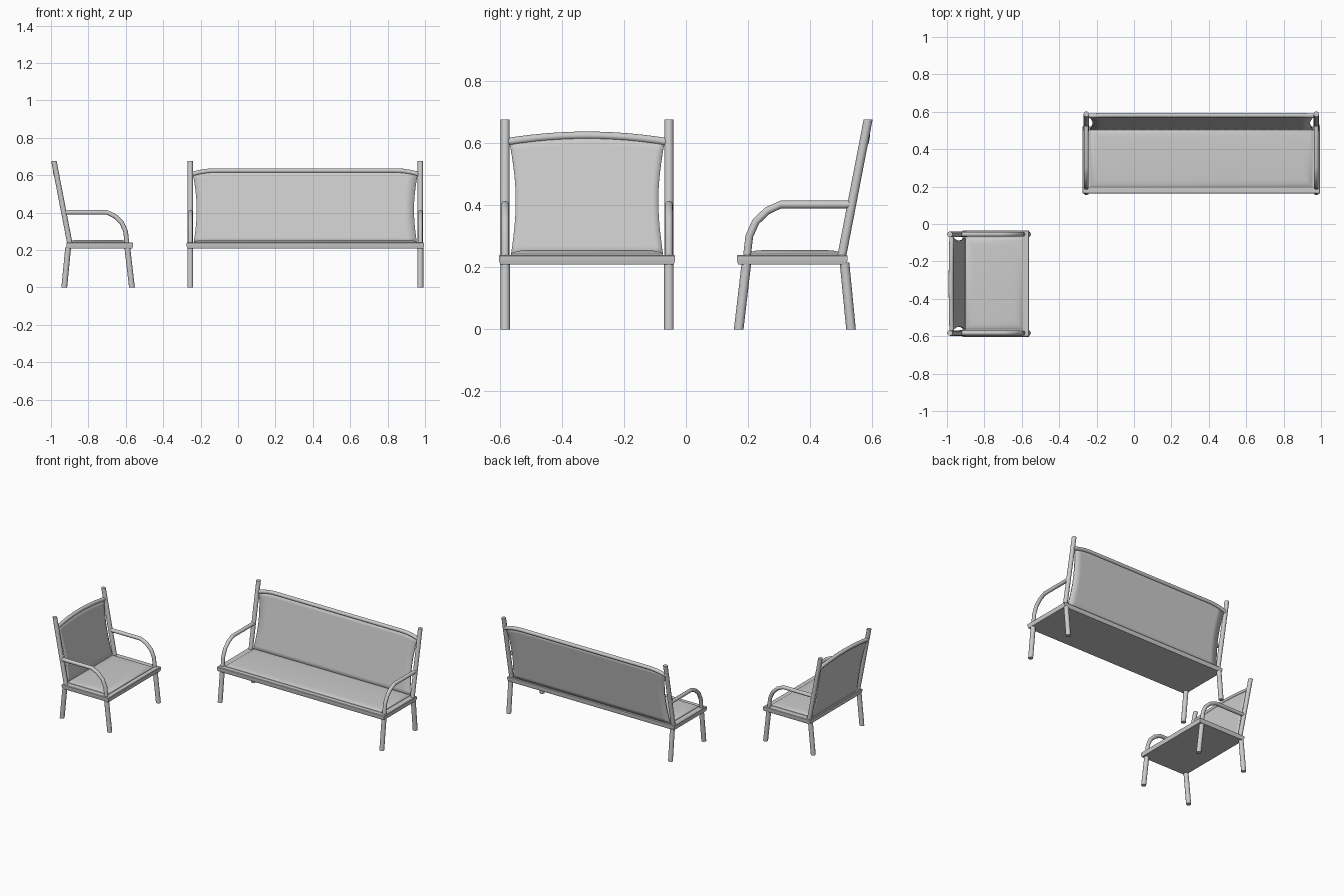
import bpy, bmesh, math
from mathutils import Vector, Matrix

if "Cube" in bpy.data.objects:
    bpy.data.objects.remove(bpy.data.objects["Cube"])


def make(name, bm, place):
    """Turn a bmesh into a placed, smooth-by-angle object."""
    bmesh.ops.recalc_face_normals(bm, faces=bm.faces)
    bm.transform(place)
    me = bpy.data.meshes.new(name)
    bm.to_mesh(me)
    bm.free()
    ob = bpy.data.objects.new(name, me)
    bpy.context.collection.objects.link(ob)
    bpy.context.view_layer.objects.active = ob
    ob.select_set(True)
    bpy.ops.object.shade_smooth_by_angle(angle=math.radians(35))
    ob.select_set(False)
    return ob


def loft(rings):
    """Skin closed rings of points and cap both ends."""
    bm = bmesh.new()
    vs = [[bm.verts.new(p) for p in r] for r in rings]
    n = len(vs[0])
    for a, b in zip(vs, vs[1:]):
        for i in range(n):
            j = (i + 1) % n
            bm.faces.new((a[i], a[j], b[j], b[i]))
    bm.faces.new(vs[0])
    bm.faces.new(vs[-1])
    return bm


def tube(path, r, side, flat=False, n=16):
    """Round tube along a planar path; flat keeps the ends horizontal."""
    path = [Vector(p) for p in path]
    side = Vector(side)
    rings = []
    for i, p in enumerate(path):
        t = path[min(i + 1, len(path) - 1)] - path[max(i - 1, 0)]
        up = Vector((0, 1, 0)) if flat else t.normalized().cross(side)
        rings.append([p + r * (math.cos(a) * side + math.sin(a) * up)
                      for a in (2 * math.pi * k / n for k in range(n))])
    return loft(rings)


def slab(hx, y0, y1, profile):
    """Rectangle lofted through (inset, height) steps."""
    return loft([[(-hx + i, y0 + i, z), (hx - i, y0 + i, z),
                  (hx - i, y1 - i, z), (-hx + i, y1 - i, z)] for i, z in profile])


def post_y(z):
    return 0.503 + (z - 0.24) * 0.193


def build_seat(kind, hw, ease, place):
    # posts, legs and armrests on both sides
    for tag, s in (("left", -1), ("right", 1)):
        x = s * hw
        X = (1, 0, 0)
        make(f"{kind}_{tag}_front_leg", tube([(x, 0.17, 0), (x, 0.195, 0.215)], 0.0155, X, True), place)
        make(f"{kind}_{tag}_back_leg", tube([(x, 0.532, 0), (x, 0.511, 0.215)], 0.0155, X, True), place)
        make(f"{kind}_{tag}_back_post",
             tube([(x, post_y(0.22), 0.22), (x, post_y(0.677), 0.677)], 0.0145, X, True), place)
        arm = [(0.534, 0.402), (0.305, 0.402), (0.262, 0.382), (0.225, 0.347),
               (0.204, 0.30), (0.196, 0.23)]
        make(f"{kind}_{tag}_armrest", tube([(x, y, z) for y, z in arm], 0.0125, X), place)

    # seat frame and cushion
    make(f"{kind}_seat_frame", slab(hw + 0.02, 0.164, 0.521,
         [(0.004, 0.209), (0.0, 0.224), (0.0, 0.237), (0.003, 0.24)]), place)
    make(f"{kind}_cushion", slab(hw - 0.017, 0.193, 0.508,
         [(0, 0.23), (0.003, 0.243), (0.012, 0.249), (0.028, 0.253), (0.05, 0.255)]), place)

    # arched top rail
    def rail_z(x):
        t = min(1, max(0, (hw - abs(x)) / ease))
        return 0.603 + 0.022 * (2 * t - t * t)

    xs = [-hw + ease * k / 6 for k in range(7)]
    xs += [-x for x in reversed(xs) if x < -1e-6]
    rail = [(x, post_y(rail_z(x)) + 0.004, rail_z(x)) for x in xs]
    make(f"{kind}_top_rail", tube(rail, 0.0125, (0, 1, 0)), place)

    # fabric back with sides pulled inward
    bm = bmesh.new()
    rows, cols = 12, 24
    grid = []
    for j in range(rows + 1):
        t = j / rows
        half = hw - 0.014 - 0.018 * math.sin(math.pi * t) - 0.004 * (1 - t)
        row = []
        for i in range(cols + 1):
            x = half * (2 * i / cols - 1)
            z = 0.235 + (rail_z(x) - 0.235) * t
            row.append(bm.verts.new((x, post_y(z) + 0.003, z)))
        grid.append(row)
    for a, b in zip(grid, grid[1:]):
        for i in range(cols):
            bm.faces.new((a[i], a[i + 1], b[i + 1], b[i]))
    back = make(f"{kind}_back_panel", bm, place)
    mod = back.modifiers.new("thickness", "SOLIDIFY")
    mod.thickness = 0.008
    mod.offset = 0


# bench faces the front, armchair is turned to face right
build_seat("bench", 0.615, 0.14, Matrix.Translation((0.36, 0, 0)))
build_seat("armchair", 0.264, 0.264,
           Matrix.Translation((-0.397, -0.319, 0)) @ Matrix.Rotation(math.pi / 2, 4, 'Z'))
